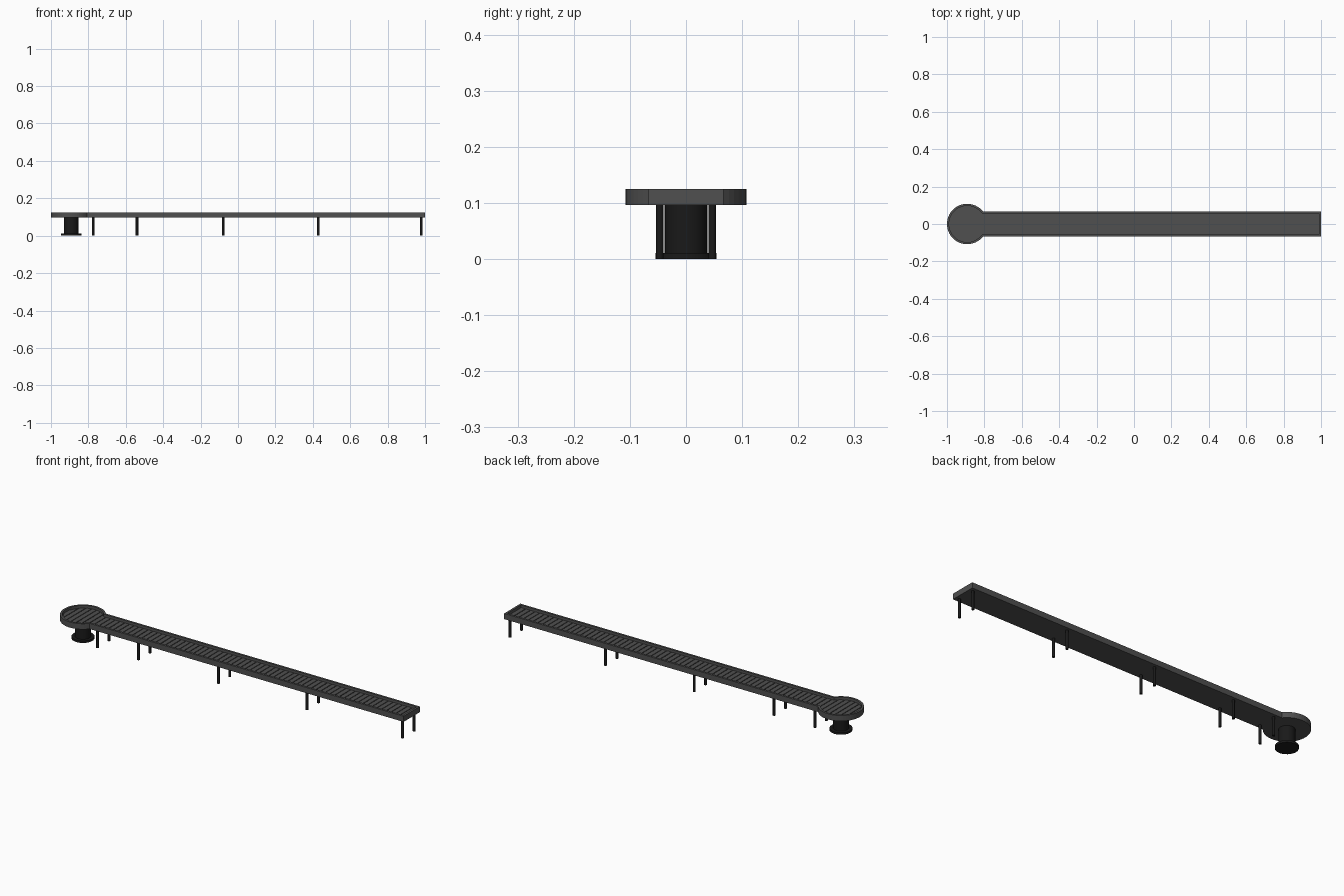
import bpy, bmesh, math

if "Cube" in bpy.data.objects:
    bpy.data.objects.remove(bpy.data.objects["Cube"])

CX, R, HALF, END = -0.892, 0.108, 0.067, 1.0   # round end centre, radius, walkway half width, far end
BOTTOM, FLOOR, SLAT, TOP = 0.096, 0.108, 0.112, 0.125
WALL = 0.011


def keyhole(r, half, end, n=40):
    """Outline of a circle joined to a long straight strip."""
    a = math.asin(half / r)
    pts = [(end, -half), (end, half)]
    for i in range(n + 1):
        t = a + (2 * math.pi - 2 * a) * i / n
        pts.append((CX + r * math.cos(t), r * math.sin(t)))
    return pts


def make(name, bm):
    bmesh.ops.recalc_face_normals(bm, faces=bm.faces)
    me = bpy.data.meshes.new(name)
    bm.to_mesh(me)
    bm.free()
    ob = bpy.data.objects.new(name, me)
    bpy.context.collection.objects.link(ob)
    mat = bpy.data.materials.get("dark") or bpy.data.materials.new("dark")
    mat.diffuse_color = (0.08, 0.08, 0.08, 1)
    mat.use_nodes = True
    mat.node_tree.nodes["Principled BSDF"].inputs["Base Color"].default_value = mat.diffuse_color
    me.materials.append(mat)
    return ob


def ring(bm, pts, z):
    return [bm.verts.new((x, y, z)) for x, y in pts]


def bridge(bm, a, b):
    for i in range(len(a)):
        j = (i + 1) % len(a)
        bm.faces.new((a[i], a[j], b[j], b[i]))


# Deck tray with raised rim
outer = keyhole(R, HALF, END)
inner = keyhole(R - WALL, HALF - WALL, END - WALL)
bm = bmesh.new()
loops = [ring(bm, outer, BOTTOM), ring(bm, outer, TOP),
         ring(bm, inner, TOP), ring(bm, inner, FLOOR)]
for a, b in zip(loops, loops[1:]):
    bridge(bm, a, b)
bm.faces.new(loops[0])
bm.faces.new(loops[-1])
make("deck_tray", bm)


# Cross slats that follow the width of the tray
def half_width(x):
    r = R - WALL
    circ = math.sqrt(max(r * r - (x - CX) ** 2, 1e-6))
    return circ if x < CX else max(circ, HALF - WALL)


bm = bmesh.new()
x0, x1 = CX - R + WALL, END - WALL
count = 73
pitch = (x1 - x0) / count
for i in range(count):
    a = x0 + i * pitch + 0.002
    b = a + pitch - 0.004
    ha, hb = half_width(a), half_width(b)
    pts = [(a, -ha), (b, -hb), (b, hb), (a, ha)]
    lo, hi = ring(bm, pts, FLOOR), ring(bm, pts, SLAT)
    bridge(bm, lo, hi)
    bm.faces.new(hi)
make("floor_slats", bm)

dark = bpy.data.materials.new("black")
dark.diffuse_color = (0.01, 0.01, 0.01, 1)
dark.use_nodes = True
dark.node_tree.nodes["Principled BSDF"].inputs["Base Color"].default_value = dark.diffuse_color


def cylinder(name, x, y, r, z0, z1, sides):
    bpy.ops.mesh.primitive_cylinder_add(vertices=sides, radius=r, depth=z1 - z0,
                                        location=(x, y, (z0 + z1) / 2))
    ob = bpy.context.object
    ob.name = name
    ob.data.materials.append(dark)
    bpy.ops.object.shade_smooth_by_angle()


# Central column and foot under the round end
cylinder("column", CX, 0, 0.038, 0.01, BOTTOM, 32)
cylinder("column_foot", CX, 0, 0.054, 0, 0.011, 32)

# Pairs of support legs
for i, x in enumerate((-0.775, -0.54, -0.08, 0.43, 0.98)):
    for side, y in (("front", -0.047), ("back", 0.047)):
        cylinder(f"{side}_leg_{i + 1}", x, y, 0.0068, 0, BOTTOM, 16)
